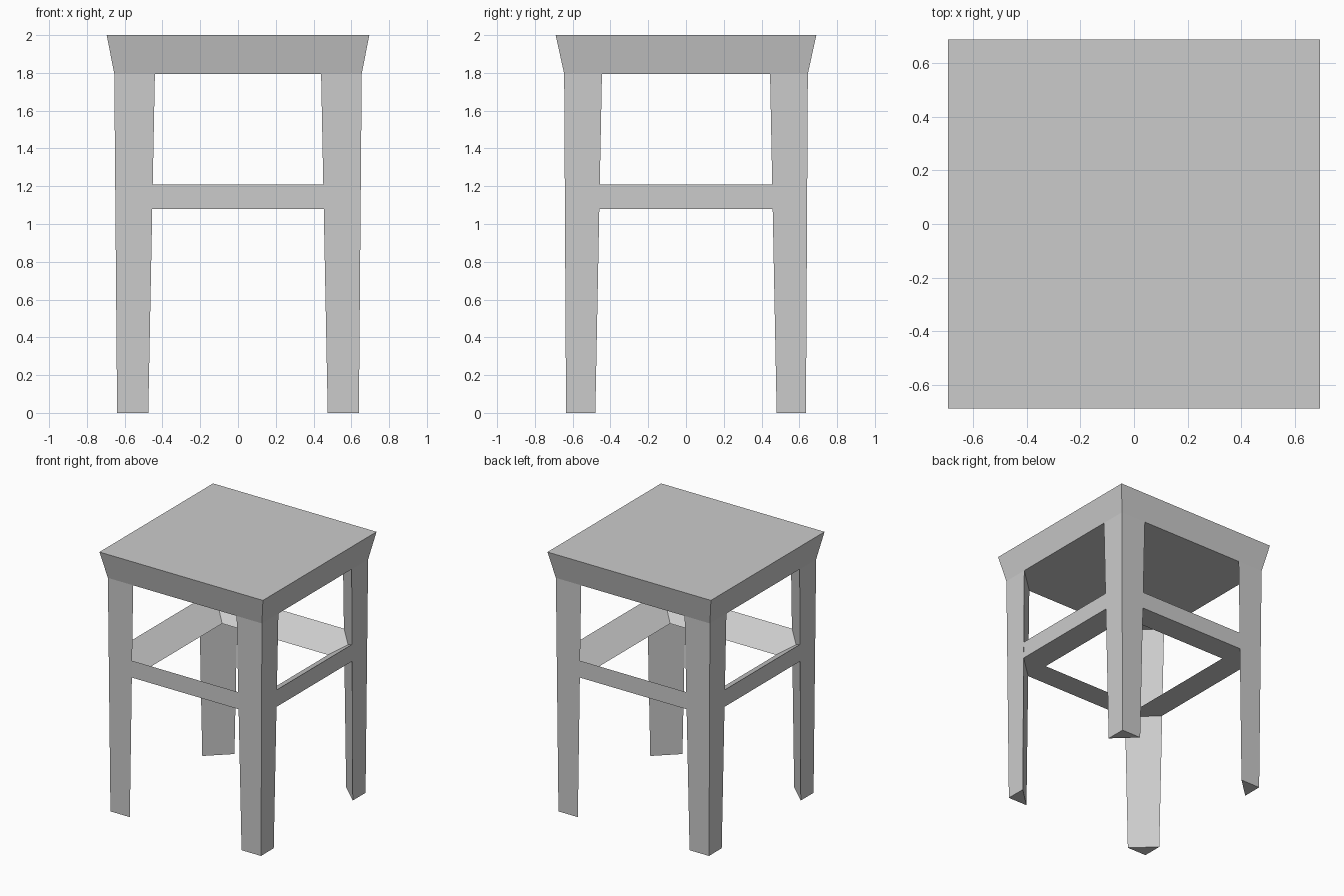
import bpy

cube = bpy.data.objects.get("Cube")
if cube:
    bpy.data.objects.remove(cube, do_unlink=True)

GREY = (0.6, 0.6, 0.6, 1)
mat = bpy.data.materials.new("plain grey")
mat.diffuse_color = GREY
mat.use_nodes = True
mat.node_tree.nodes["Principled BSDF"].inputs["Base Color"].default_value = GREY


def loft(name, rings):
    """Flat-faced solid through matching rings of points, capped at both ends."""
    n = len(rings[0])
    faces = [list(range(n))[::-1], [(len(rings) - 1) * n + i for i in range(n)]]
    for r in range(len(rings) - 1):
        for i in range(n):
            a, b = r * n + i, r * n + (i + 1) % n
            faces.append([a, b, b + n, a + n])
    mesh = bpy.data.meshes.new(name)
    mesh.from_pydata([p for ring in rings for p in ring], [], faces)
    mesh.materials.append(mat)
    obj = bpy.data.objects.new(name, mesh)
    bpy.context.collection.objects.link(obj)
    # consistent outward normals
    import bmesh
    bm = bmesh.new()
    bm.from_mesh(mesh)
    bmesh.ops.recalc_face_normals(bm, faces=bm.faces)
    bm.to_mesh(mesh)
    bm.free()
    return obj


def rectangle(x, y, z):
    return [(-x, -y, z), (x, -y, z), (x, y, z), (-x, y, z)]


# Seat: slab flaring outward towards the top
SEAT_BOTTOM = 1.795
loft("seat", [rectangle(0.655, 0.645, SEAT_BOTTOM), rectangle(0.695, 0.69, 2)])


# Legs: tapered right triangles with the square corner outside
def leg_ring(sx, sy, ox, oy, ix, iy, z):
    return [(sx * ox, sy * oy, z), (sx * ix, sy * oy, z), (sx * ox, sy * iy, z)]


for sy, end in ((-1, "front"), (1, "back")):
    for sx, side in ((-1, "right"), (1, "left")):
        loft(f"{end}_{side}_leg", [
            leg_ring(sx, sy, 0.64, 0.635, 0.475, 0.48, 0),
            leg_ring(sx, sy, 0.655, 0.645, 0.44, 0.445, SEAT_BOTTOM)])

# Rails: triangular bars sloping down inward, mitred at the corners
LOW, HIGH = 1.08, 1.21
OUT_X, OUT_Y, INNER = 0.648, 0.64, 0.45
for s, end in ((-1, "front"), (1, "back")):
    loft(f"{end}_rail", [[(t * OUT_X, s * OUT_Y, LOW), (t * OUT_X, s * OUT_Y, HIGH),
                          (t * INNER, s * INNER, LOW)] for t in (-1, 1)])
for s, side in ((-1, "right"), (1, "left")):
    loft(f"{side}_rail", [[(s * OUT_X, t * OUT_Y, LOW), (s * OUT_X, t * OUT_Y, HIGH),
                           (s * INNER, t * INNER, LOW)] for t in (-1, 1)])
